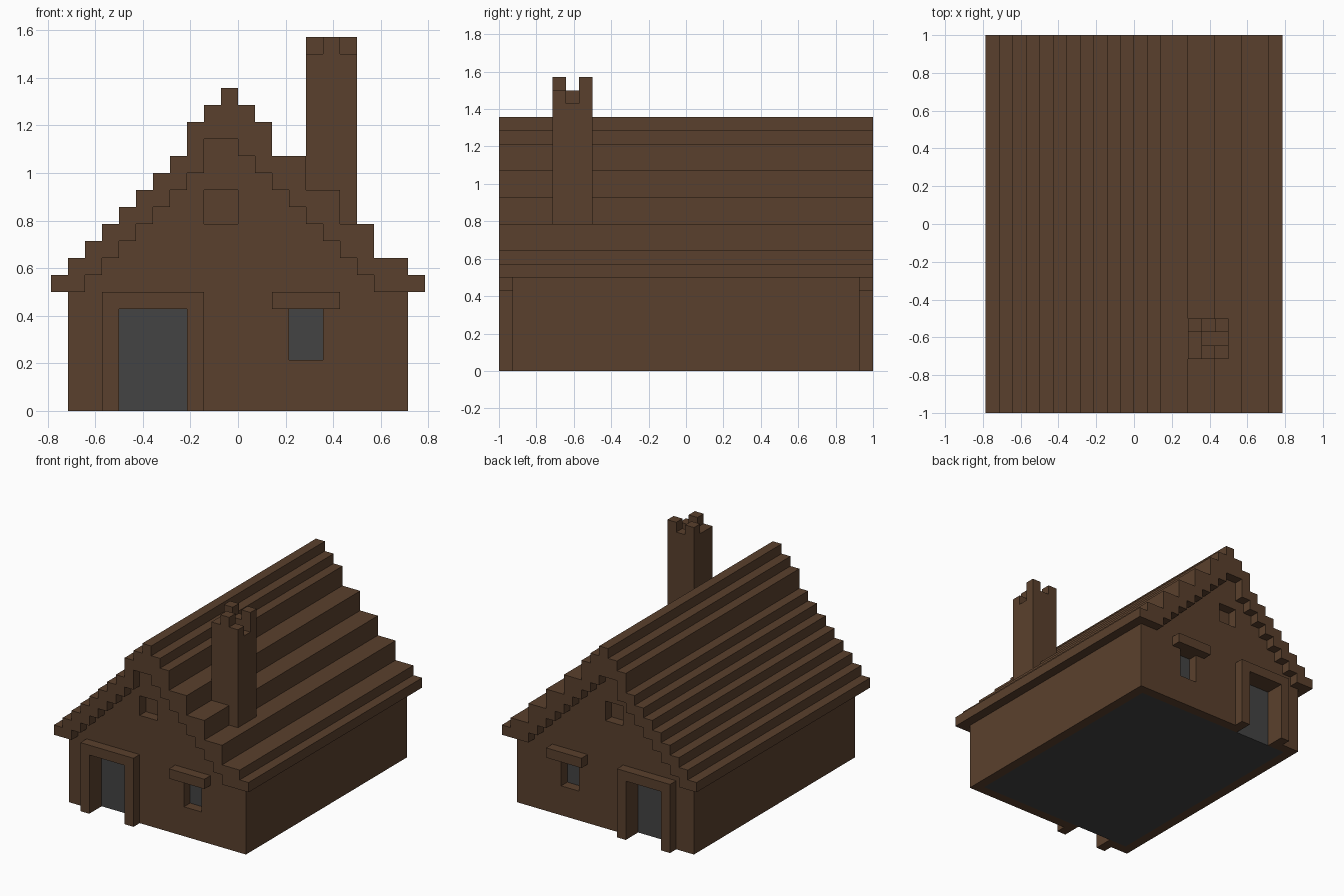
import bpy, bmesh

if "Cube" in bpy.data.objects:
    bpy.data.objects.remove(bpy.data.objects["Cube"])

U = 1 / 14  # one block of the grid


def material(name, color):
    m = bpy.data.materials.new(name)
    m.diffuse_color = (*color, 1)
    m.use_nodes = True
    m.node_tree.nodes["Principled BSDF"].inputs["Base Color"].default_value = m.diffuse_color
    return m


BROWN = material("brown_wood", (0.102, 0.051, 0.026))
GREY = material("dark_grey", (0.056, 0.056, 0.056))


def prism(name, profile, y0, y1, mat=BROWN):
    """Extrude an x-z profile (in blocks) along y."""
    bm = bmesh.new()
    face = bm.faces.new([bm.verts.new((x * U, y0 * U, z * U)) for x, z in profile])
    new = bmesh.ops.extrude_face_region(bm, geom=[face])["geom"]
    verts = [v for v in new if isinstance(v, bmesh.types.BMVert)]
    bmesh.ops.translate(bm, verts=verts, vec=(0, (y1 - y0) * U, 0))
    bmesh.ops.recalc_face_normals(bm, faces=bm.faces)
    mesh = bpy.data.meshes.new(name)
    bm.to_mesh(mesh)
    bm.free()
    mesh.materials.append(mat)
    ob = bpy.data.objects.new(name, mesh)
    bpy.context.collection.objects.link(ob)
    return ob


def box(name, x0, x1, y0, y1, z0, z1, mat=BROWN):
    return prism(name, [(x0, z0), (x1, z0), (x1, z1), (x0, z1)], y0, y1, mat)


def stairs(steps):
    """Stepped line from (x start, x end, height) treads."""
    return [p for a, b, z in steps for p in ((a, z), (b, z))]


# Stepped underside (top of the walls) and stepped upper side of the roof
under = ([(-10, -9, 7)] + [(i, i + 1, i + 17) for i in range(-9, -2)]
         + [(-2, 0, 16)] + [(i, i + 1, 15 - i) for i in range(8)] + [(8, 10, 7)])
over = ([(i, i + 1, i + 19) for i in range(-11, -3)]
        + [(-3, -2, 17), (-2, -1, 18), (-1, 0, 19), (0, 1, 18), (1, 2, 17),
           (2, 4, 15), (4, 6, 13), (6, 8, 11), (8, 10, 9), (10, 11, 8)])

# Roof shell
eaves = [(-11, 7)] + stairs(under)[1:-1] + [(11, 7)]
prism("roof", eaves + stairs(over)[::-1], -14, 14)

# Walls with gables, hollowed out and pierced
walls = prism("walls", [(-10, 0)] + stairs(under) + [(10, 0)], -13, 13)
cutters = [
    box("room_cutter", -9, 9, -12, 12, -1, 6.5),
    box("door_cutter", -7, -3, -15, 15, -1, 6),
    box("window_cutter", 3, 5, -15, 15, 3, 6),
    box("attic_cutter_front", -2, 0, -15, -12, 11, 13),
    box("attic_cutter_back", -2, 0, 12, 15, 11, 13),
]
for c in cutters:
    c.hide_render = True
    c.hide_viewport = True
    mod = walls.modifiers.new(c.name, "BOOLEAN")
    mod.operation = "DIFFERENCE"
    mod.solver = "EXACT"
    mod.object = c

# Dark interior seen through the doors, windows and floor
box("dark_interior", -9, 9, -12, 12, 0, 6.5, GREY)

# Door frames and window lintels on both gables
frame = [(-8, 0), (-8, 7), (-2, 7), (-2, 0), (-3, 0), (-3, 6), (-7, 6), (-7, 0)]
for side, y in (("front", -14), ("back", 13)):
    prism("door_frame_" + side, frame, y, y + 1)
    box("window_lintel_" + side, 2, 6, y, y + 1, 6, 7)

# Chimney with a ragged top: rows of column heights from front to back
box("chimney", 4, 7, -10, -7, 10, 20)
for r, row in enumerate([(21, 22, 21), (21, 20, 20), (22, 21, 22)]):
    for c, top in enumerate(row):
        if top > 20:
            box("chimney_top", 4 + c, 5 + c, r - 10, r - 9, 20, top)
